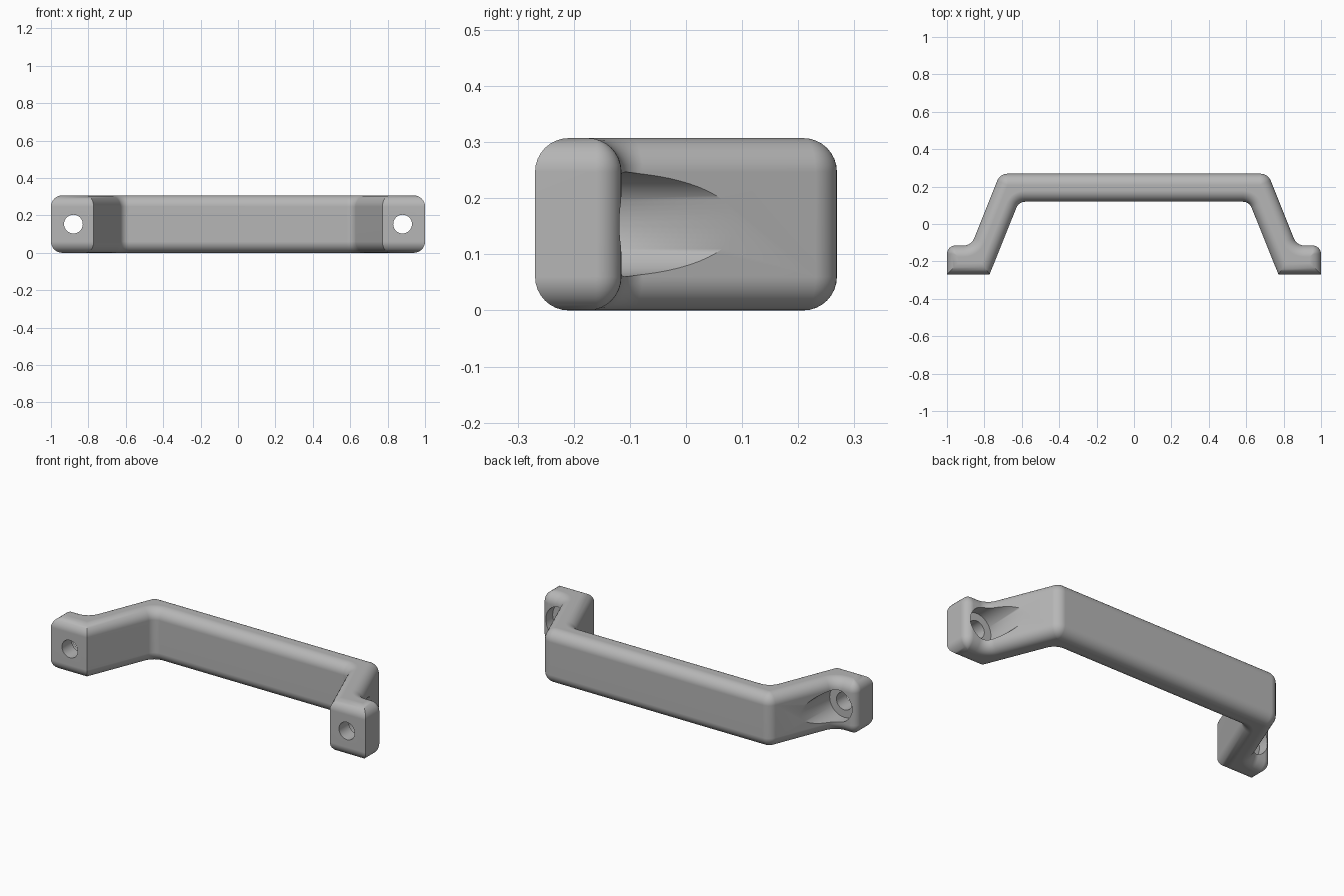
import bpy, bmesh, math
from mathutils import Vector

cube = bpy.data.objects.get("Cube")
if cube:
    bpy.data.objects.remove(cube, do_unlink=True)

HEIGHT, EDGE = 0.307, 0.06      # handle height and rounding of its long edges
FRONT, FOOT_TOP = -0.269, -0.115
HOLE_X = 0.88

# Right half of the outline: corner point and fillet radius (negative = concave)
HALF = [((0.772, FRONT), 0), ((1.0, FRONT), 0), ((1.0, FOOT_TOP), 0.045),
        ((0.87, FOOT_TOP), -0.06), ((0.716, 0.269), 0.06)]
INNER = ((0.616, 0.119), -0.05)
CORNERS = [INNER] + HALF
CORNERS += [((-p[0], p[1]), r) for p, r in reversed(CORNERS)]


def outline(inset):
    """Filleted outline, moved inwards everywhere but on the mounting faces."""
    pts = [Vector(p) for p, r in CORNERS]
    n = len(pts)
    lines = []
    for i in range(n):
        a, b = pts[i], pts[(i + 1) % n]
        d = (b - a).normalized()
        mount = a.y == FRONT and b.y == FRONT
        lines.append((a + Vector((-d.y, d.x)) * (0 if mount else inset), d))
    result = []
    for i, (_, r) in enumerate(CORNERS):
        (p0, d0), (p1, d1) = lines[i - 1], lines[i]
        corner = p0 + d0 * ((p1 - p0).cross(d1) / d0.cross(d1))
        if r == 0:
            result.append(corner)
            continue
        radius = max(0.002, r - inset) if r > 0 else inset - r
        turn = d0.angle_signed(d1) * -1
        cut = radius * math.tan(abs(turn) / 2)
        side = 1 if turn > 0 else -1
        normal = Vector((-d0.y, d0.x)) * side
        start = corner - d0 * cut
        for k in range(9):
            a = abs(turn) * k / 8
            result.append(start + d0 * radius * math.sin(a)
                          + normal * radius * (1 - math.cos(a)))
    return result


# Handle body: stacked outlines that round over at the bottom and the top
steps = 8
arc = [math.pi / 2 * k / steps for k in range(steps + 1)]
layers = [(EDGE * (1 - math.sin(a)), EDGE * (1 - math.cos(a))) for a in arc]
layers += [(d, HEIGHT - z) for d, z in reversed(layers)]
bm = bmesh.new()
rings = [[bm.verts.new((p.x, p.y, z)) for p in outline(d)] for d, z in layers]
for low, high in zip(rings, rings[1:]):
    for i in range(len(low)):
        j = (i + 1) % len(low)
        bm.faces.new((low[i], low[j], high[j], high[i]))
bm.faces.new(rings[0][::-1])
bm.faces.new(rings[-1])
bmesh.ops.recalc_face_normals(bm, faces=bm.faces)
mesh = bpy.data.meshes.new("handle")
bm.to_mesh(mesh)
bm.free()
handle = bpy.data.objects.new("handle", mesh)
bpy.context.collection.objects.link(handle)
bpy.context.view_layer.objects.active = handle
handle.select_set(True)


def bore(x, radius, y0, y1):
    """Drill a round hole along y."""
    bpy.ops.mesh.primitive_cylinder_add(
        vertices=64, radius=radius, depth=y1 - y0,
        location=(x, (y0 + y1) / 2, HEIGHT / 2), rotation=(math.pi / 2, 0, 0))
    cutter = bpy.context.object
    cutter.name = "bore_cutter"
    cutter.hide_render = True
    mod = handle.modifiers.new("bore", 'BOOLEAN')
    mod.operation, mod.solver, mod.object = 'DIFFERENCE', 'EXACT', cutter
    bpy.ops.object.select_all(action='DESELECT')
    bpy.context.view_layer.objects.active = handle
    handle.select_set(True)
    bpy.ops.object.modifier_apply(modifier=mod.name)
    bpy.data.objects.remove(cutter, do_unlink=True)


# Screw holes and screw head recesses in both feet
for x in (-HOLE_X, HOLE_X):
    bore(x, 0.093, -0.18, 0.4)
    bore(x, 0.05, -0.4, 0.0)

# Grey finish
grey = bpy.data.materials.new("plain_grey")
grey.use_nodes = True
colour = (0.47, 0.47, 0.47, 1)
grey.diffuse_color = colour
grey.node_tree.nodes["Principled BSDF"].inputs["Base Color"].default_value = colour
handle.data.materials.clear()
handle.data.materials.append(grey)

bpy.ops.object.shade_smooth_by_angle(angle=math.radians(35))
weighted = handle.modifiers.new("flat_face_normals", 'WEIGHTED_NORMAL')
weighted.keep_sharp = True
